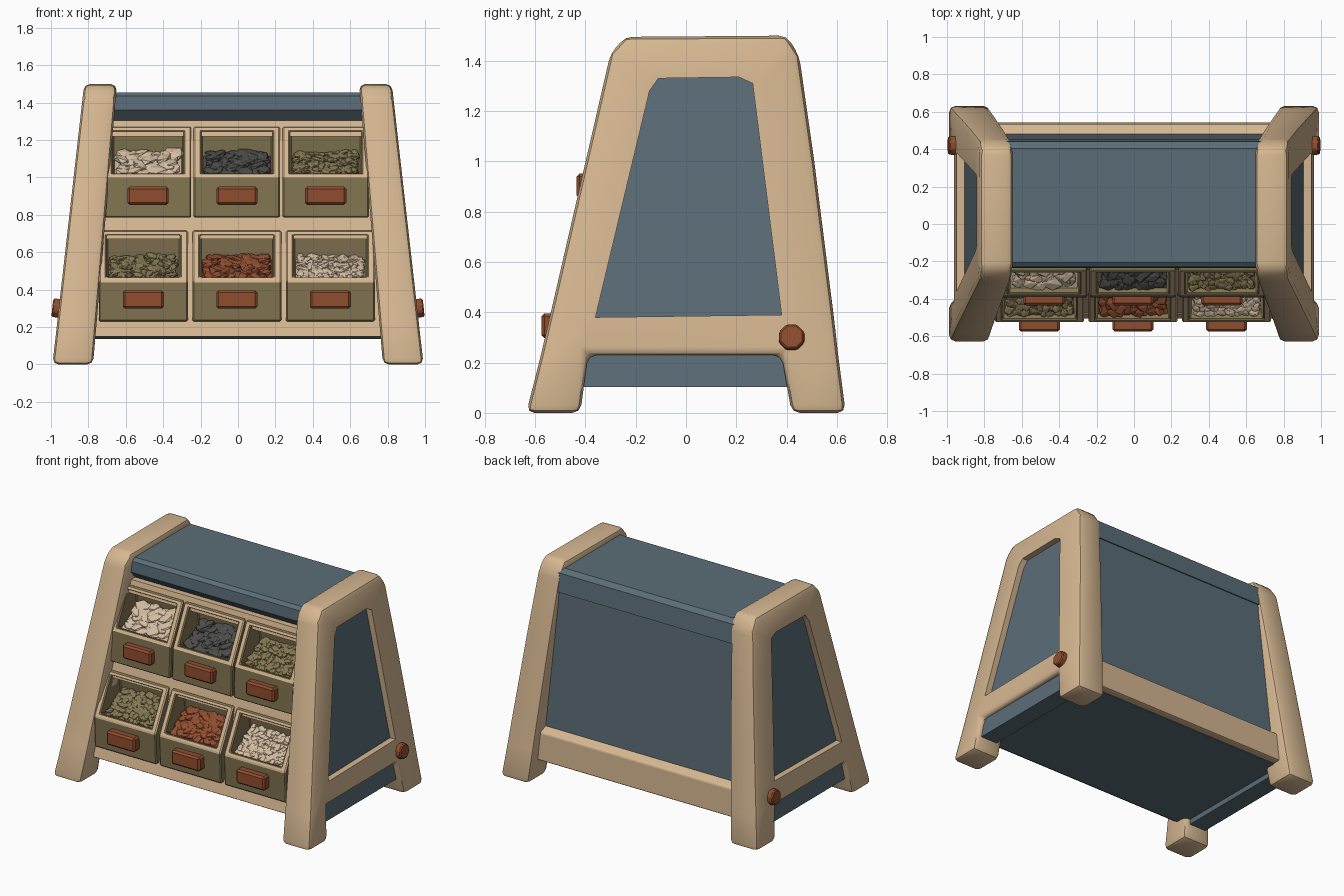
import bpy, bmesh, math, random
from mathutils import Vector, Matrix, Euler

if "Cube" in bpy.data.objects:
    bpy.data.objects.remove(bpy.data.objects["Cube"])

random.seed(4)


def material(name, r, g, b):
    m = bpy.data.materials.new(name)
    m.diffuse_color = (r, g, b, 1)
    m.use_nodes = True
    m.node_tree.nodes["Principled BSDF"].inputs["Base Color"].default_value = m.diffuse_color
    return m


TAN = material("tan wood", 0.67, 0.475, 0.285)
BLUE = material("slate blue", 0.105, 0.153, 0.185)
OLIVE = material("olive crate", 0.225, 0.178, 0.083)
RUST = material("rust", 0.28, 0.075, 0.028)
CREAM = material("cream stone", 0.66, 0.51, 0.36)
CHAR = material("charcoal stone", 0.072, 0.072, 0.07)
MOSS = material("moss stone", 0.23, 0.185, 0.085)


def finish(name, bm, mats, bevel=0.0, segs=2, smooth=False):
    bmesh.ops.recalc_face_normals(bm, faces=bm.faces)
    me = bpy.data.meshes.new(name)
    bm.to_mesh(me)
    bm.free()
    for m in mats:
        me.materials.append(m)
    ob = bpy.data.objects.new(name, me)
    bpy.context.collection.objects.link(ob)
    if bevel:
        md = ob.modifiers.new("bevel", 'BEVEL')
        md.width, md.segments, md.limit_method = bevel, segs, 'ANGLE'
        md.angle_limit = math.radians(25)
    if smooth:
        bpy.ops.object.select_all(action='DESELECT')
        ob.select_set(True)
        bpy.context.view_layer.objects.active = ob
        bpy.ops.object.shade_smooth_by_angle(angle=math.radians(35))
    return ob


def slab(name, pts, faces, xa, xb, mat, bevel=0.0, round_outer=0.0, hole_from=999):
    """Extrude a y-z outline (split in faces) between two sloping x planes (offset, slope)."""
    bm = bmesh.new()
    a = [bm.verts.new((xa[0] + xa[1] * z, y, z)) for y, z in pts]
    b = [bm.verts.new((xb[0] + xb[1] * z, y, z)) for y, z in pts]
    edges = {(f[i - 1], f[i]) for f in faces for i in range(len(f))}
    for f in faces:
        bm.faces.new([a[i] for i in f])
        bm.faces.new([b[i] for i in reversed(f)])
    for i, j in edges:
        if (j, i) not in edges:          # outline edge
            bm.faces.new((a[i], a[j], b[j], b[i]))
    if round_outer:                      # round all but the window edges
        bmesh.ops.recalc_face_normals(bm, faces=bm.faces)
        hole = set(a[hole_from:] + b[hole_from:])
        sharp = [e for e in bm.edges if e.calc_face_angle(0) > .4
                 and not (e.verts[0] in hole and e.verts[1] in hole)]
        bmesh.ops.bevel(bm, geom=sharp, offset=round_outer, segments=2, profile=.5,
                        affect='EDGES', clamp_overlap=True)
    return finish(name, bm, [mat], bevel, 2, round_outer > 0)


def prism(name, pts, xa, xb, mat, bevel=0.0):
    return slab(name, pts, [list(range(len(pts)))], xa, xb, mat, bevel)


def panel_y(z):
    return -0.536 + 0.241 * z


# leaning end frames with a window and a foot notch
FRAME = [(-.635, 0), (-.42, 0), (-.39, .23), (.38, .23), (.42, 0), (.635, 0),
         (.605, .23), (.588, .38), (.51, 1.0), (.45, 1.42), (.40, 1.5), (-.24, 1.495), (-.30, 1.43),
         (-.542, .38), (-.577, .23),
         (-.36, .38), (.38, .39), (.265, 1.31), (.21, 1.335), (-.11, 1.33), (-.145, 1.28)]
FACES = [[0, 1, 2, 14], [14, 2, 15, 13], [2, 3, 16, 15], [4, 5, 6, 3], [3, 6, 7, 16],
         [16, 7, 8, 9, 17], [17, 9, 10, 18], [18, 10, 11, 19], [19, 11, 12, 20], [20, 12, 13, 15]]
for s, side in ((1, "right"), (-1, "left")):
    slab(side + "_frame", FRAME, FACES, (s * .992, -s * .113), (s * .775, -s * .085), TAN,
         round_outer=.032, hole_from=15)
    # recessed blue end panel
    prism(side + "_end_panel", [(-.46, .102), (.49, .102), (.41, 1.40), (-.21, 1.40)],
          (s * .95, -s * .113), (s * .82, -s * .095), BLUE)
    # octagonal bolt
    bm = bmesh.new()
    bmesh.ops.create_cone(bm, cap_ends=True, segments=8, radius1=.057, radius2=.053, depth=.07)
    bm.transform(Matrix.Translation((s * .958, .42, .30)) @
                 Matrix.Rotation(s * math.radians(84), 4, 'Y') @ Matrix.Rotation(math.pi / 8, 4, 'Z'))
    finish(side + "_bolt", bm, [RUST], .007, 1)
    # slanted outer stile beside the crates
    prism(side + "_stile", [(panel_y(.15), .15), (panel_y(1.3), 1.3),
                            (panel_y(1.3) + .06, 1.3), (panel_y(.15) + .06, .15)],
          (s * .73, -s * .045), (s * .84, -s * .1), TAN)

# blue body: roof, back and floor
W = (.84, -.1)
NW = (-.84, .1)
prism("roof", [(-.235, 1.36), (-.23, 1.435), (-.205, 1.455), (.405, 1.455), (.44, 1.43),
               (.452, 1.30), (-.18, 1.30)], NW, W, BLUE)
prism("back_panel", [(.440, 1.40), (.49, .135), (.44, .135), (.40, 1.40)], NW, W, BLUE)
prism("floor", [(-.50, .152), (-.48, .135), (.48, .135), (.49, .152)], NW, W, BLUE)
prism("back_rail", [(.48, .14), (.542, .14), (.535, .335), (.475, .365)], NW, W, TAN, .01)

# tan front rails and inner stiles
for nm, z0, z1 in (("bottom_rail", .15, .25), ("middle_rail", .67, .81), ("top_rail", 1.22, 1.305)):
    prism(nm, [(panel_y(z0) - .005, z0), (panel_y(z1) - .005, z1),
               (panel_y(z1) + .08, z1), (panel_y(z0) + .08, z0)], NW, W, TAN)
for s, nm in ((-1, "left"), (1, "right")):
    prism(nm + "_inner_stile", [(panel_y(.2), .2), (panel_y(1.25), 1.25),
                                (panel_y(1.25) + .05, 1.25), (panel_y(.2) + .05, .2)],
          (s * .29 - .006, -s * .015), (s * .21 - .006, -s * .015), TAN)


def crate(name, cx, w, zb, y0, y1):
    zf, zt = zb + .215, zb + .485
    yt = panel_y(zt) - .02
    prof = [(y0, zb), (y1, zf), (yt, zt), (yt + .17, zt), (yt + .17, zb)]
    bm = bmesh.new()
    a = [bm.verts.new((cx - w / 2, y, z)) for y, z in prof]
    b = [bm.verts.new((cx + w / 2, y, z)) for y, z in prof]
    bm.faces.new(a)
    bm.faces.new(b[::-1])
    quads = [bm.faces.new((a[i], b[i], b[(i + 1) % 5], a[(i + 1) % 5])) for i in range(5)]
    bmesh.ops.recalc_face_normals(bm, faces=bm.faces)
    mouth = quads[1]
    rim = bmesh.ops.inset_region(bm, faces=[mouth], thickness=.038)["faces"]
    for f in rim:
        f.material_index = 1
    for v in mouth.verts:                # wider rim at the sides
        v.co.x -= math.copysign(.014, v.co.x - cx)
    new = bmesh.ops.extrude_face_region(bm, geom=[mouth])
    bmesh.ops.delete(bm, geom=[mouth], context='FACES_ONLY')
    mid = (zf + zt) / 2
    for v in [g for g in new["geom"] if isinstance(g, bmesh.types.BMVert)]:
        if v.co.z < mid:
            v.co += Vector((0, .25, -.10))
        else:                            # back wall leans forward
            v.co += Vector((0, .09, 0))
    finish(name + "_crate", bm, [OLIVE, TAN], .007, 1)
    # label handle
    bm = bmesh.new()
    bmesh.ops.create_cube(bm, size=1, matrix=Matrix.Translation((cx, y1 - .015, zb + .117)) @
                          Matrix.Diagonal((.22, .07, .098, 1)))
    finish(name + "_handle", bm, [RUST], .012, 1)


def gravel(name, cx, w, zb, y1, mat, r, n):
    hw = w / 2 - .052
    ya, yb, za, zc = y1 + .03, y1 + .24, zb + .232, zb + .345
    bm = bmesh.new()
    bm.faces.new([bm.verts.new(p) for p in ((cx - hw, ya, za - .012), (cx + hw, ya, za - .012),
                                            (cx + hw, yb, zc - .012), (cx - hw, yb, zc - .012))])
    cols = max(1, round(math.sqrt(n * 1.5)))
    rows = math.ceil(n / cols)
    for i in range(cols * rows):
        u = (i % cols + random.uniform(.2, .8)) / cols
        v = (i // cols + random.uniform(.2, .8)) / rows
        k = r * random.uniform(.75, 1.2)
        x = cx + (2 * u - 1) * (hw - r * .6)
        y = ya + r * .5 + v * (yb - ya - r)
        z = za + v * (zc - za) + random.uniform(-.006, .008)
        rot = Euler((.45 + random.uniform(-.3, .3), random.uniform(-.3, .3), 0)).to_matrix().to_4x4()
        M = (Matrix.Translation((x, y, z)) @ rot @ Matrix.Rotation(random.uniform(0, 6.28), 4, 'Z')
             @ Matrix.Diagonal((k * 1.15, k * .85, k * .4, 1)))
        bmesh.ops.create_icosphere(bm, subdivisions=1, radius=1, matrix=M)
    finish(name + "_gravel", bm, [mat])


# two rows of three crates filled with stones
ROWS = [("lower", .23, .50, .475, -.515, -.525, [(MOSS, .029, 110), (RUST, .042, 60), (CREAM, .027, 120)]),
        ("upper", .785, .475, .462, -.392, -.385, [(CREAM, .056, 34), (CHAR, .044, 55), (MOSS, .027, 120)])]
for row, zb, step, w, y0, y1, fills in ROWS:
    for i, (mat, r, n) in enumerate(fills):
        cx = (i - 1) * step - .006
        nm = row + "_" + ("left", "centre", "right")[i]
        crate(nm, cx, w, zb, y0, y1)
        gravel(nm, cx, w, zb, y1, mat, r, n)
